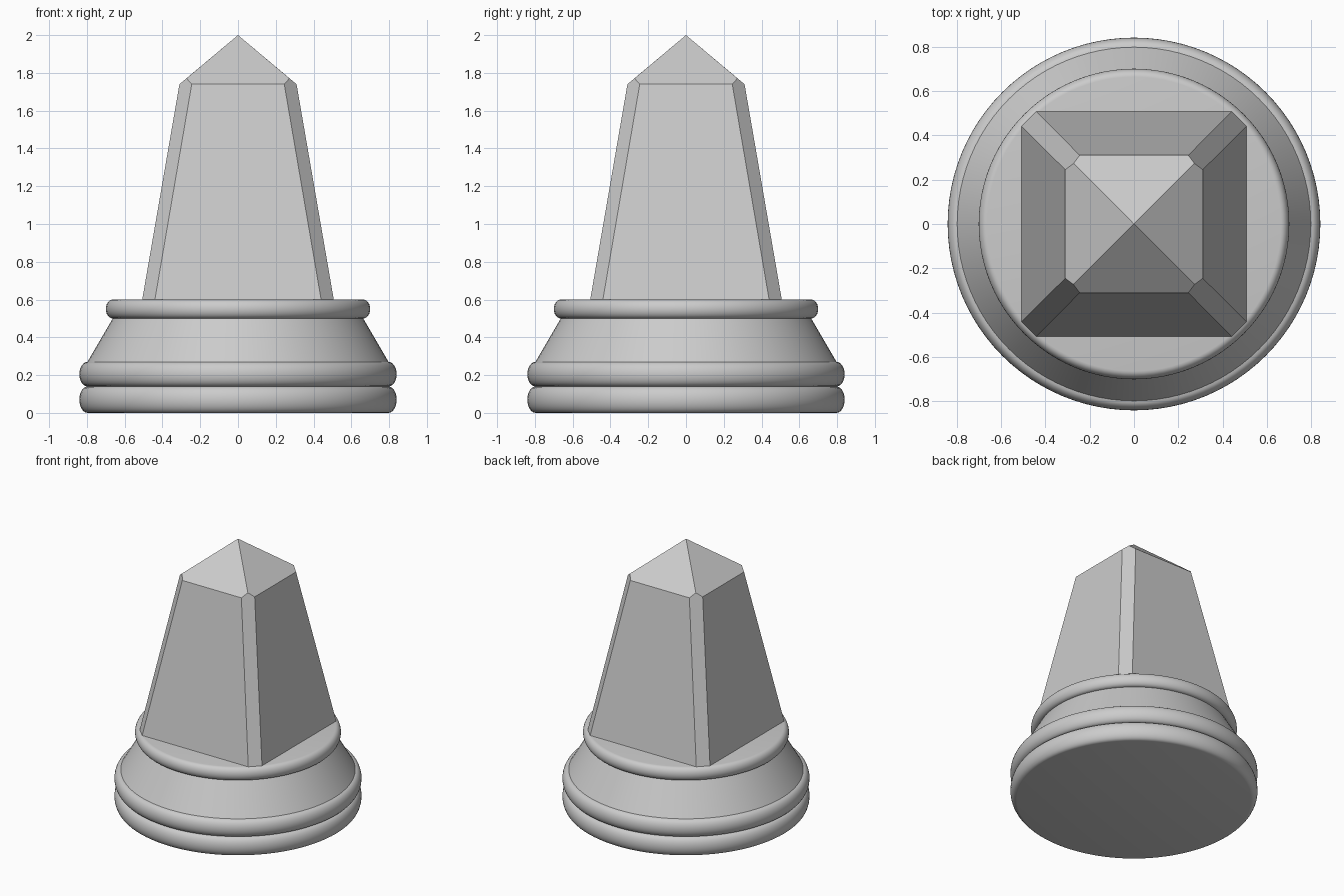
import bpy, bmesh, math
from mathutils import Matrix, Vector

cube = bpy.data.objects.get("Cube")
if cube:
    bpy.data.objects.remove(cube, do_unlink=True)

stone = bpy.data.materials.new("grey stone")
stone.use_nodes = True
colour = (0.6, 0.6, 0.6, 1)
stone.diffuse_color = colour
stone.node_tree.nodes["Principled BSDF"].inputs["Base Color"].default_value = colour


def finish(name, bm):
    bmesh.ops.remove_doubles(bm, verts=bm.verts, dist=1e-5)
    bmesh.ops.recalc_face_normals(bm, faces=bm.faces)
    mesh = bpy.data.meshes.new(name)
    bm.to_mesh(mesh)
    bm.free()
    mesh.materials.append(stone)
    obj = bpy.data.objects.new(name, mesh)
    bpy.context.collection.objects.link(obj)
    return obj


def bulge(radius, width, low, high, steps=12):
    """Half-round moulding profile from low to high."""
    mid, half = (low + high) / 2, (high - low) / 2
    angles = [math.pi * (i / steps - 0.5) for i in range(steps + 1)]
    return [(radius + width * math.cos(a), mid + half * math.sin(a)) for a in angles]


# Round base: two mouldings, a sloping shoulder and a top moulding
profile = bulge(0.797, 0.043, 0, 0.14) + bulge(0.797, 0.043, 0.14, 0.27) \
    + bulge(0.663, 0.037, 0.5, 0.6)
sides = 96
bm = bmesh.new()
rings = []
for r, z in profile:
    rings.append([bm.verts.new((r * math.cos(a), r * math.sin(a), z))
                  for a in (math.tau * i / sides for i in range(sides))])
for low, high in zip(rings, rings[1:]):
    if (low[0].co - high[0].co).length < 1e-5:
        continue
    for i in range(sides):
        j = (i + 1) % sides
        bm.faces.new((low[i], low[j], high[j], high[i]))
bm.faces.new(rings[0][::-1])
bm.faces.new(rings[-1])
base = finish("round_base", bm)
bpy.context.view_layer.objects.active = base
base.select_set(True)
bpy.ops.object.shade_smooth_by_angle(angle=math.radians(30))
base.select_set(False)

# Tapered obelisk with chamfered corners and a pyramid tip
bm = bmesh.new()
foot, neck, apex = 0.6, 1.74, Vector((0, 0, 2))
bottom_ring = []
for k in range(4):
    turn = Matrix.Rotation(k * math.pi / 2, 3, "Z")

    def face(*points):
        return bm.faces.new([bm.verts.new(turn @ Vector(p)) for p in points])

    low_a, low_b = (0.44, -0.507, foot), (0.507, -0.44, foot)
    top_a, top_b = (0.245, -0.31, neck), (0.31, -0.245, neck)
    ridge = (0.2725, -0.2725, 1.771)

    def flip(p):
        return (-p[0], p[1], p[2])

    face(flip(low_a), low_a, top_a, flip(top_a))            # side
    face(low_a, low_b, top_b, ridge, top_a)                 # chamfer
    face(flip(top_a), top_a, ridge, apex, flip(ridge))      # tip
    bottom_ring += [turn @ Vector(low_a), turn @ Vector(low_b)]
bm.faces.new([bm.verts.new(p) for p in bottom_ring])
finish("obelisk", bm)
